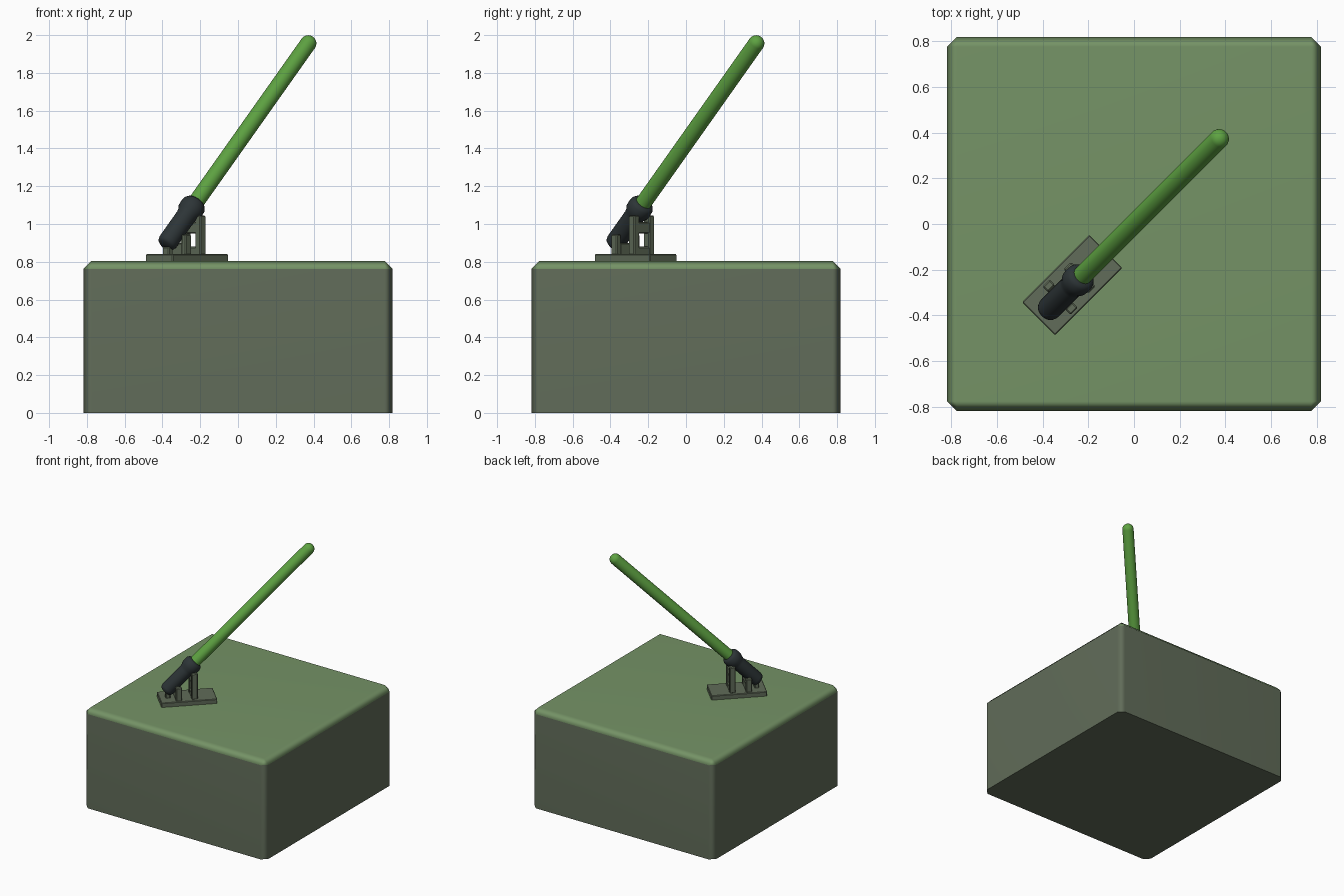
import bpy, bmesh, math
from mathutils import Vector, Matrix

if "Cube" in bpy.data.objects:
    bpy.data.objects.remove(bpy.data.objects["Cube"])


def material(name, rgb):
    m = bpy.data.materials.new(name)
    m.diffuse_color = (*rgb, 1)
    m.use_nodes = True
    m.node_tree.nodes["Principled BSDF"].inputs["Base Color"].default_value = m.diffuse_color
    return m


GREY = material("grey green", (0.119, 0.150, 0.100))
TOP = material("soft green", (0.178, 0.292, 0.133))
GREEN = material("bright green", (0.112, 0.365, 0.054))
DARK = material("dark slate", (0.026, 0.035, 0.038))


def finish(name, bm, mats, angle=40):
    bmesh.ops.recalc_face_normals(bm, faces=bm.faces)
    me = bpy.data.meshes.new(name)
    bm.to_mesh(me)
    bm.free()
    ob = bpy.data.objects.new(name, me)
    bpy.context.collection.objects.link(ob)
    for m in mats:
        me.materials.append(m)
    bpy.ops.object.select_all(action='DESELECT')
    ob.select_set(True)
    bpy.context.view_layer.objects.active = ob
    bpy.ops.object.shade_smooth_by_angle(angle=math.radians(angle))
    return ob


# plinth: chamfered on the top rim and upright corners, green on top
W, H, C = 0.817, 0.805, 0.042
bm = bmesh.new()
bmesh.ops.create_cube(bm, size=1, matrix=Matrix.Translation((0, 0, H / 2))
                      @ Matrix.Diagonal((2 * W, 2 * W, H, 1)))
edges = [e for e in bm.edges if max(v.co.z for v in e.verts) > 0.1]
bmesh.ops.bevel(bm, geom=edges, offset=C, segments=1, affect='EDGES')
bmesh.ops.recalc_face_normals(bm, faces=bm.faces)
for f in bm.faces:
    f.material_index = 1 if f.normal.z > 0.3 else 0
plinth = finish("plinth", bm, [GREY, TOP], 60)
wn = plinth.modifiers.new("weighted", 'WEIGHTED_NORMAL')
wn.keep_sharp = True

# stand frame: local x runs along the diagonal, local y across it
CENTRE = (-0.27, -0.267, 0)
STAND = Matrix.Translation(CENTRE) @ Matrix.Rotation(math.radians(45), 4, 'Z')


def stand_box(name, x, y, z0, z1, sx, sy, bevel=0.006):
    bm = bmesh.new()
    bmesh.ops.create_cube(bm, size=1, matrix=STAND
                          @ Matrix.Translation((x, y, (z0 + z1) / 2))
                          @ Matrix.Diagonal((sx, sy, z1 - z0, 1)))
    bmesh.ops.bevel(bm, geom=bm.edges[:], offset=bevel, segments=1, affect='EDGES')
    return finish(name, bm, [GREY], 30)


stand_box("stand_plate", 0, 0, 0.80, 0.84, 0.416, 0.203, 0.004)
for side, tag in ((-1, "right"), (1, "left")):
    stand_box("tall_post_" + tag, 0.045, side * 0.055, 0.835, 1.045, 0.045, 0.042)
    stand_box("short_post_" + tag, -0.075, side * 0.07, 0.835, 0.945, 0.045, 0.034)
stand_box("tall_cradle", 0.045, 0, 0.95, 1.01, 0.04, 0.09)
stand_box("tall_foot", 0.045, 0, 0.835, 0.88, 0.04, 0.09)
stand_box("short_cradle", -0.075, 0, 0.835, 0.90, 0.04, 0.12)
stand_box("end_rest", -0.145, 0, 0.835, 0.88, 0.035, 0.05)

# tilted axis shared by grip and rod
AXIS = Vector((0.5, 0.5, math.sqrt(0.5)))
AIM = Matrix.Translation((-0.37, -0.37, 0.907)) @ AXIS.to_track_quat('Z', 'Y').to_matrix().to_4x4()


def lathe(name, profile, mat, n=32):
    """Spin (radius, height) points round the tilted axis."""
    bm = bmesh.new()
    vs = [bm.verts.new((r, 0, h)) for r, h in profile]
    es = [bm.edges.new(p) for p in zip(vs, vs[1:])]
    bmesh.ops.spin(bm, geom=vs + es, cent=(0, 0, 0), axis=(0, 0, 1),
                   angle=2 * math.pi, steps=n)
    bmesh.ops.remove_doubles(bm, verts=bm.verts, dist=1e-5)
    bm.transform(AIM)
    return finish(name, bm, [mat], 50)


# grip with rounded butt and flared collar
lathe("grip", [(0, -0.03), (0.035, -0.028), (0.048, -0.018), (0.053, 0), (0.053, 0.185),
               (0.057, 0.205), (0.066, 0.225), (0.068, 0.245), (0.066, 0.272),
               (0.056, 0.288), (0.04, 0.292), (0, 0.292)], DARK)

# glowing rod with domed tip
R, TIP = 0.043, 1.484
dome = [(R * math.cos(a), TIP + R * math.sin(a))
        for a in (math.pi / 2 * i / 8 for i in range(8))]
lathe("rod", [(0, 0.27), (R, 0.27)] + dome + [(0, TIP + R)], GREEN)
